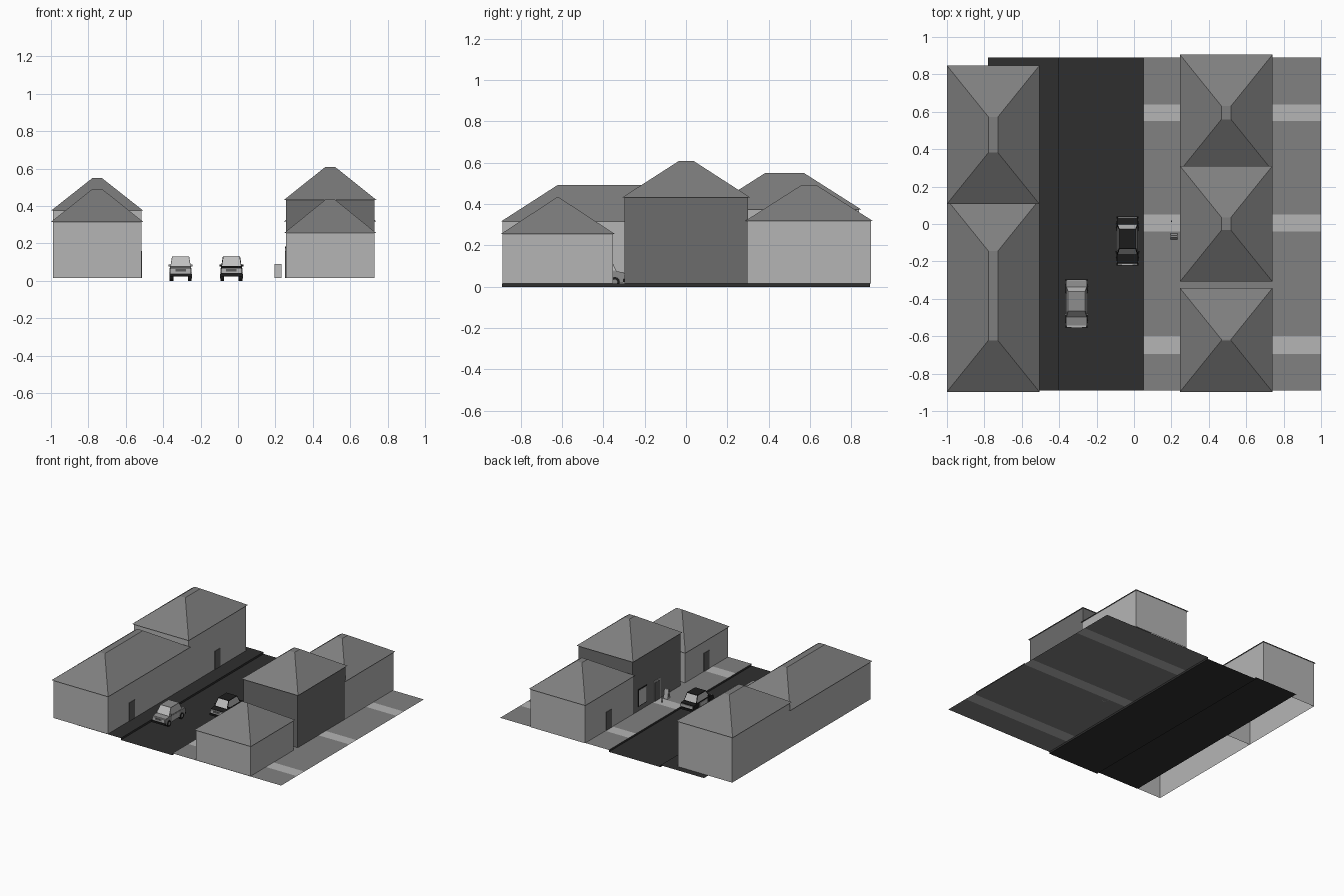
import bpy, bmesh, math

if "Cube" in bpy.data.objects:
    bpy.data.objects.remove(bpy.data.objects["Cube"])


def material(name, v):
    m = bpy.data.materials.new(name)
    m.diffuse_color = (v, v, v, 1)
    m.use_nodes = True
    m.node_tree.nodes["Principled BSDF"].inputs["Base Color"].default_value = m.diffuse_color
    return m


WALL = material("pale wall", 0.46)
ROOF = material("roof grey", 0.21)
PAVE = material("pavement grey", 0.22)
DARKWALL = material("dark wall", 0.15)
ROAD = material("asphalt", 0.028)
GLASS = material("pale glass", 0.52)
DOOR = material("door grey", 0.11)
CAR = material("car grey", 0.27)
BLACK = material("black", 0.012)


def mesh(name, verts, faces, mats, rule=None):
    me = bpy.data.meshes.new(name)
    me.from_pydata(verts, [], faces)
    for m in mats:
        me.materials.append(m)
    bm = bmesh.new()
    bm.from_mesh(me)
    bmesh.ops.recalc_face_normals(bm, faces=bm.faces)
    if rule:
        for f in bm.faces:
            f.material_index = rule(f)
    bm.to_mesh(me)
    bm.free()
    ob = bpy.data.objects.new(name, me)
    bpy.context.collection.objects.link(ob)
    return ob


SIDES = [(i, (i + 1) % 4, (i + 1) % 4 + 4, i + 4) for i in range(4)]


def rect(x0, x1, y0, y1, z):
    return [(x0, y0, z), (x1, y0, z), (x1, y1, z), (x0, y1, z)]


def frustum(name, low, high, mats, rule=None, caps=True):
    """Two (x0, x1, y0, y1, z) rectangles joined by four sides."""
    faces = SIDES + ([(3, 2, 1, 0), (4, 5, 6, 7)] if caps else [])
    return mesh(name, rect(*low) + rect(*high), faces, mats, rule)


def box(name, x0, x1, y0, y1, z0, z1, mat):
    return frustum(name, (x0, x1, y0, y1, z0), (x0, x1, y0, y1, z1), [mat])


# Ground: sunken road between two raised pavements, pale bands on the right
prof = [(-0.78, 0.015), (-0.4, 0.015), (-0.4, 0), (0.05, 0), (0.05, 0.015), (1, 0.015)]
cuts = [-0.89, -0.695, -0.60, -0.04, 0.05, 0.55, 0.64, 0.89]
n = len(prof)
verts = [(x, y, z) for y in cuts for x, z in prof]
faces = [(j * n + i, j * n + i + 1, (j + 1) * n + i + 1, (j + 1) * n + i)
         for j in range(len(cuts) - 1) for i in range(n - 1)]


def ground_rule(f):
    c = f.calc_center_median()
    if c.x < 0.1:
        return 0
    return 2 if any(a < c.y < b for a, b in zip(cuts[1::2], cuts[2::2])) else 1


mesh("street_and_pavement", verts, faces, [ROAD, PAVE, WALL], ground_rule)


# Houses: open wall shells with flat-topped hip roofs
def house(name, cx, y0, y1, eave, ridge, wall):
    hw, o = 0.247, 0.01
    frustum(name + "_walls", (cx - hw + o, cx + hw - o, y0 + o, y1 - o, 0.015),
            (cx - hw + o, cx + hw - o, y0 + o, y1 - o, eave + 0.005), [wall], caps=False)
    frustum(name + "_roof", (cx - hw, cx + hw, y0, y1, eave),
            (cx - 0.025, cx + 0.025, y0 + 0.275, y1 - 0.275, ridge), [ROOF])


house("left_front_house", -0.753, -0.897, 0.13, 0.315, 0.492, WALL)
house("left_back_house", -0.753, 0.107, 0.847, 0.375, 0.55, WALL)
house("right_front_house", 0.493, -0.897, -0.343, 0.255, 0.435, WALL)
house("right_middle_house", 0.493, -0.308, 0.31, 0.433, 0.61, DARKWALL)
house("right_back_house", 0.493, 0.285, 0.905, 0.318, 0.493, WALL)

# Doors and window as thin plates on the street walls
for label, x, y in (("left_front", -0.514, -0.59), ("left_back", -0.514, 0.477),
                    ("right_front", 0.254, -0.62), ("right_back", 0.254, 0.597)):
    box(label + "_door", x - 0.002, x + 0.002, y - 0.035, y + 0.035, 0.016, 0.16, DOOR)
box("shop_door_frame", 0.252, 0.257, -0.04, 0.04, 0.016, 0.175, WALL)
box("shop_door", 0.250, 0.256, -0.03, 0.03, 0.016, 0.163, DOOR)
box("shop_window_frame", 0.252, 0.257, 0.125, 0.235, 0.05, 0.185, BLACK)
box("shop_window", 0.250, 0.256, 0.132, 0.228, 0.057, 0.178, GLASS)

# Folding pavement sign outside the shop
for s in (-1, 1):
    frustum("sign_board", (0.195, 0.232, -0.068 + s * 0.014, -0.064 + s * 0.014, 0.015),
            (0.195, 0.232, -0.068 + s * 0.002, -0.064 + s * 0.002, 0.09), [WALL])
box("small_post", 0.197, 0.203, 0.012, 0.018, 0.015, 0.06, DOOR)


# Cars, facing the front
def car(name, cx, cy, body, front):
    def part(p, x0, x1, y0, y1, z0, z1, m):
        return box(name + "_" + p, cx + x0, cx + x1, cy + y0, cy + y1, z0, z1, m)

    # body sides drawn as a lengthwise profile
    pts = [(-0.122, 0.022), (0.122, 0.022), (0.127, 0.05), (0.122, 0.071),
           (0.08, 0.075), (-0.06, 0.078), (-0.118, 0.07), (-0.127, 0.048)]
    k = len(pts)
    vs = [(cx + s * 0.057, cy + y, z) for s in (-1, 1) for y, z in pts]
    fs = [tuple(range(k)), tuple(range(k, 2 * k))]
    fs += [(i, (i + 1) % k, (i + 1) % k + k, i + k) for i in range(k)]
    mesh(name + "_body", vs, fs, [body])
    # cabin: inset glass on its four sloping sides
    cab = frustum(name + "_cabin", (cx - 0.055, cx + 0.055, cy - 0.075, cy + 0.088, 0.075),
                  (cx - 0.046, cx + 0.046, cy - 0.04, cy + 0.062, 0.131), [body, GLASS])
    bm = bmesh.new()
    bm.from_mesh(cab.data)
    panes = [f for f in bm.faces if abs(f.normal.z) < 0.9]
    bmesh.ops.inset_individual(bm, faces=panes, thickness=0.006)
    for f in panes:
        f.material_index = 1
    bm.to_mesh(cab.data)
    bm.free()
    # nose, grille, bumpers
    part("nose", -0.054, 0.054, -0.129, -0.12, 0.042, 0.068, front)
    part("grille", -0.028, 0.028, -0.131, -0.125, 0.05, 0.064, DOOR)
    part("tail", -0.05, 0.05, 0.12, 0.128, 0.045, 0.066, front)
    for s in (-1, 1):
        part("bumper", -0.058, 0.058, s * 0.125 - 0.006, s * 0.125 + 0.006, 0.024, 0.038, BLACK)
        part("door_panel", s * 0.0575 - 0.001, s * 0.0575 + 0.001, -0.045, 0.05, 0.032, 0.07, front)
        part("mirror", s * 0.059 - 0.006, s * 0.059 + 0.006, -0.062, -0.055, 0.078, 0.088, body)
        # wheels with pale hubs
        for wy in (-0.08, 0.08):
            for p, r, h, off, m in (("wheel", 0.024, 0.02, 0.049, BLACK), ("hub", 0.012, 0.004, 0.0585, CAR)):
                bpy.ops.mesh.primitive_cylinder_add(
                    vertices=12, radius=r, depth=h, rotation=(0, math.pi / 2, 0),
                    location=(cx + s * off, cy + wy, 0.024))
                w = bpy.context.object
                w.name = name + "_" + p
                w.data.materials.append(m)


car("grey_car", -0.307, -0.424, CAR, WALL)
car("black_car", -0.035, -0.09, BLACK, WALL)
